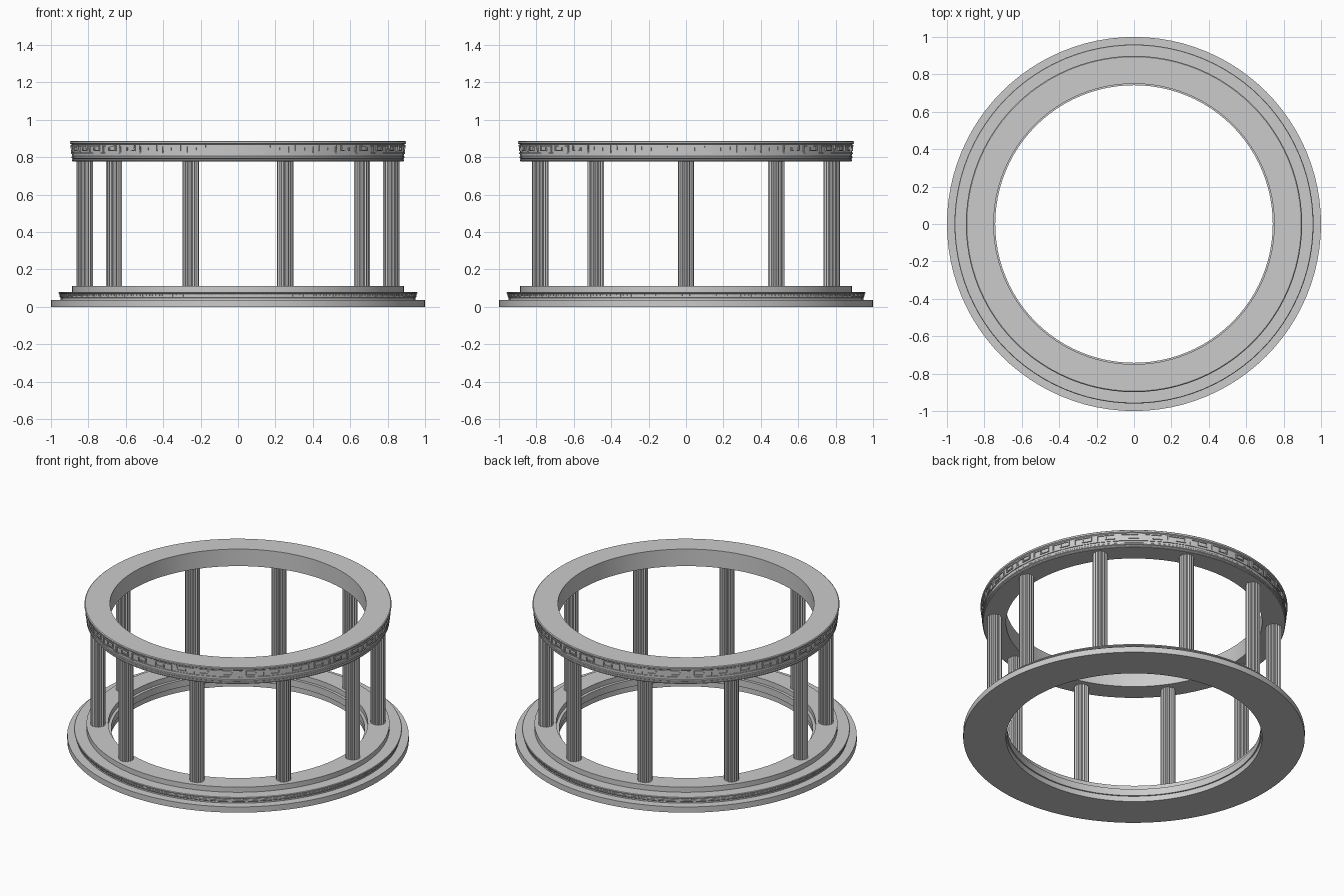
import bpy, bmesh, math
from math import sin, cos, pi

if "Cube" in bpy.data.objects:
    bpy.data.objects.remove(bpy.data.objects["Cube"])


def finish(bm, name, angle=30):
    bmesh.ops.recalc_face_normals(bm, faces=bm.faces)
    me = bpy.data.meshes.new(name)
    bm.to_mesh(me)
    bm.free()
    ob = bpy.data.objects.new(name, me)
    bpy.context.collection.objects.link(ob)
    bpy.ops.object.select_all(action='DESELECT')
    bpy.context.view_layer.objects.active = ob
    ob.select_set(True)
    bpy.ops.object.shade_smooth_by_angle(angle=math.radians(angle))
    return ob


def ring(name, profile, n=96):
    """Turn a closed (radius, height) profile around z."""
    bm = bmesh.new()
    loops = [[bm.verts.new((r * cos(2 * pi * i / n), r * sin(2 * pi * i / n), z))
              for r, z in profile] for i in range(n)]
    m = len(profile)
    for i in range(n):
        a, b = loops[i], loops[(i + 1) % n]
        for j in range(m):
            k = (j + 1) % m
            bm.faces.new((a[j], b[j], b[k], a[k]))
    return finish(bm, name)


KEY = [(1, 0), (0, 0), (0, 1), (.74, 1), (.74, .36), (.36, .36), (.36, .68)]


def greek_key(name, units, z0, z1, r0, r1, bar, depth):
    """Raised meander bars on a flaring band, mirrored in each quadrant."""
    bm = bmesh.new()
    step = 2 * pi / units
    quarter = units // 4
    for i in range(units):
        flip = (i // quarter) % 2
        for (u0, v0), (u1, v1) in zip(KEY, KEY[1:]):
            ua, ub = sorted((u0, u1))
            va, vb = sorted((v0, v1))
            du, dv = bar / (step * r1) / 2, bar / (z1 - z0) / 2
            vs = []
            for u in (ua - du, ub + du):
                for v in (va - dv, vb + dv):
                    for d in (-depth, depth):
                        a = (i + (1 - u if flip else u)) * step
                        r = r0 + (r1 - r0) * v + d
                        vs.append(bm.verts.new((r * cos(a), r * sin(a), z0 + (z1 - z0) * v)))
            for f in ((0, 1, 3, 2), (4, 6, 7, 5), (0, 4, 5, 1),
                      (2, 3, 7, 6), (0, 2, 6, 4), (1, 5, 7, 3)):
                bm.faces.new([vs[q] for q in f])
    return finish(bm, name)


# stepped base
ring("base_bottom_step", [(.75, 0), (1, 0), (1, .037), (.75, .037)])
ring("base_middle_step", [(.742, .035), (.948, .035), (.948, .046), (.951, .05),
                          (.951, .068), (.958, .071), (.96, .075), (.957, .079), (.742, .079)])
ring("base_top_step", [(.76, .078), (.887, .078), (.887, .112), (.76, .112)])
greek_key("base_key_pattern", 100, .054, .067, .951, .953, .003, .003)

# entablature ring on top
ring("entablature", [(.75, .777), (.883, .777), (.887, .781), (.887, .788), (.883, .791),
                     (.889, .795), (.889, .803), (.886, .806), (.889, .868), (.897, .873),
                     (.899, .878), (.899, .883), (.894, .887), (.75, .887)])
greek_key("entablature_key_pattern", 40, .821, .861, .887, .889, .007, .006)

# fluted columns
N, PER, R = 16, 6, .044
outline = []
for i in range(N):
    for j in range(PER):
        t = j / PER
        rad = R - .006 * sin(pi * t)
        a = 2 * pi * (i + t) / N
        outline.append((rad * cos(a), rad * sin(a)))
for c in range(10):
    a = 2 * pi * c / 10
    bm = bmesh.new()
    lo, hi = ([bm.verts.new((.82 * cos(a) + x * cos(a) - y * sin(a),
                             .82 * sin(a) + x * sin(a) + y * cos(a), z))
               for x, y in outline] for z in (.11, .779))
    n = len(outline)
    for i in range(n):
        k = (i + 1) % n
        bm.faces.new((lo[i], lo[k], hi[k], hi[i]))
    bm.faces.new(lo[::-1])
    bm.faces.new(hi)
    finish(bm, f"column_{c + 1}")
